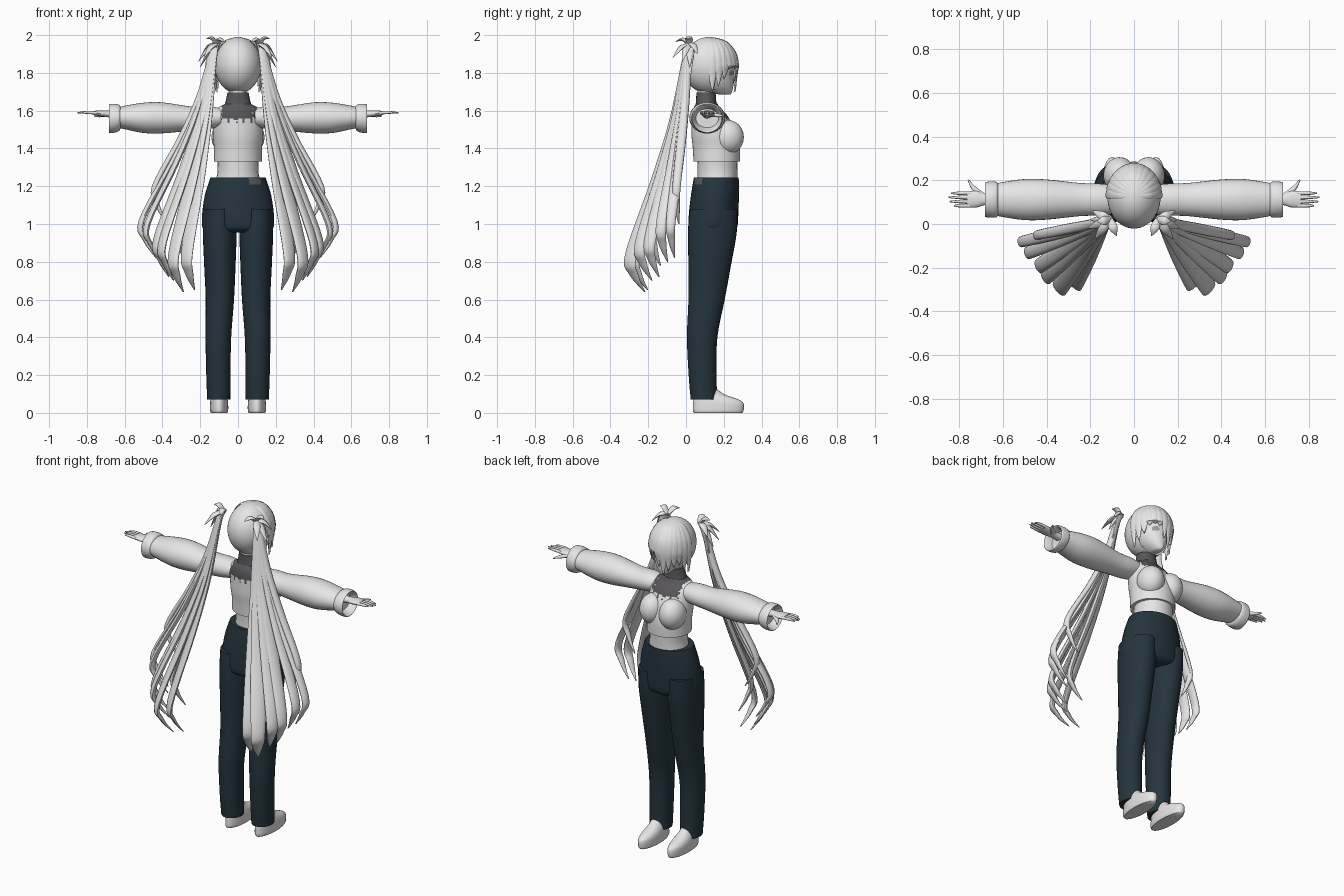
import bpy, bmesh, math
from mathutils import Vector

cube = bpy.data.objects.get("Cube")
if cube:
    bpy.data.objects.remove(cube, do_unlink=True)


def material(name, rgb):
    m = bpy.data.materials.new(name)
    m.use_nodes = True
    m.diffuse_color = (*rgb, 1)
    m.node_tree.nodes["Principled BSDF"].inputs["Base Color"].default_value = (*rgb, 1)
    return m


WHITE = material("soft_white", (0.8, 0.79, 0.79))
NAVY = material("dark_navy", (0.018, 0.034, 0.046))
CHARCOAL = material("charcoal", (0.1, 0.094, 0.104))
EYE = material("eye_grey", (0.35, 0.34, 0.35))
X, Y, Z = Vector((1, 0, 0)), Vector((0, 1, 0)), Vector((0, 0, 1))


def smooth_path(pts, steps):
    """Catmull-Rom through tuples of (x, y, z, half width, half depth)."""
    p = [pts[0]] + list(pts) + [pts[-1]]
    out = []
    for i in range(1, len(p) - 2):
        for k in range(steps):
            t = k / steps
            out.append([0.5 * (2 * b + (c - a) * t + (2 * a - 5 * b + 4 * c - d) * t * t
                               + (3 * b - a - 3 * c + d) * t ** 3)
                        for a, b, c, d in zip(*p[i - 1:i + 3])])
    return out + [list(pts[-1])]


def finish(name, bm, mats, rule=None):
    bmesh.ops.recalc_face_normals(bm, faces=bm.faces)
    if rule:
        for f in bm.faces:
            f.material_index = int(rule(f.calc_center_median()))
    mesh = bpy.data.meshes.new(name)
    bm.to_mesh(mesh)
    bm.free()
    ob = bpy.data.objects.new(name, mesh)
    bpy.context.collection.objects.link(ob)
    for m in mats:
        mesh.materials.append(m)
    bpy.ops.object.select_all(action='DESELECT')
    ob.select_set(True)
    bpy.context.view_layer.objects.active = ob
    bpy.ops.object.shade_smooth_by_angle(angle=math.radians(50))
    return ob


def tube(name, pts, mats, u=None, v=None, n=24, steps=4, rule=None):
    """Elliptical sections along a smooth path, u and v being the section axes."""
    if u is None:
        d = Vector(pts[-1][:3]) - Vector(pts[0][:3])
        u = d.cross(Z).normalized()
        v = d.cross(u).normalized()
    bm = bmesh.new()
    rings = []
    for x, y, z, w, h in smooth_path(pts, steps):
        w, h = max(w, 0.001), max(h, 0.001)
        rings.append([bm.verts.new(Vector((x, y, z)) + u * (w * math.cos(a)) + v * (h * math.sin(a)))
                      for a in (math.tau * i / n for i in range(n))])
    for r, q in zip(rings, rings[1:]):
        for i in range(n):
            j = (i + 1) % n
            bm.faces.new((r[i], r[j], q[j], q[i]))
    bm.faces.new(rings[0])
    bm.faces.new(rings[-1])
    return finish(name, bm, mats, rule)


def column(name, rows, mats, cx=0, **kw):
    """Upright body from rows of (z, half width, back y, front y)."""
    pts = [(cx, (b + f) / 2, z, w, (f - b) / 2) for z, w, b, f in rows]
    return tube(name, pts, mats, X, Y, **kw)


def ball(name, centre, size, mats, keep=None):
    bm = bmesh.new()
    bmesh.ops.create_uvsphere(bm, u_segments=48, v_segments=32, radius=1)
    for vert in bm.verts:
        vert.co = Vector(centre) + Vector(a * b for a, b in zip(vert.co, size))
    if keep:
        bmesh.ops.delete(bm, geom=[f for f in bm.faces if not keep(f.calc_center_median())],
                         context='FACES')
    return finish(name, bm, mats)


# Torso: cropped sweater with a ragged dark yoke, bare waist, collar
def yoke(c):
    jag = 0.012 * math.sin(c.x * 150) + 0.008 * math.sin(c.z * 260)
    return c.z > 1.555 + jag and abs(c.x) < 0.093 + jag


column("sweater", [(1.33, .127, .04, .285), (1.40, .127, .036, .285), (1.46, .132, .03, .275),
                   (1.52, .132, .03, .25), (1.58, .13, .032, .215), (1.615, .105, .04, .18),
                   (1.64, .06, .055, .165)], [WHITE, CHARCOAL], n=72, steps=8, rule=yoke)
column("waist", [(1.22, .12, .06, .272), (1.28, .108, .062, .272), (1.36, .112, .06, .275)], [WHITE])
column("collar", [(1.60, .085, .045, .18), (1.64, .068, .052, .162), (1.695, .056, .055, .157)],
       [CHARCOAL])
column("neck", [(1.66, .045, .06, .15), (1.75, .045, .06, .16)], [WHITE])

# Trousers
column("trouser_hips", [(1.247, .145, .042, .278), (1.22, .155, .037, .28), (1.15, .176, .026, .28),
                        (1.05, .19, .015, .277), (.98, .187, .015, .27), (.955, .15, .05, .24)],
       [NAVY, CHARCOAL], n=48, steps=5,
       rule=lambda c: 1.205 < c.z < 1.244 and .06 < c.x < .12 and c.y < .16)

for s, side in ((1, "left"), (-1, "right")):
    ball(side + "_bust", (.066 * s, .222, 1.46), (.074, .084, .09), [WHITE])

    leg = [(.1, 1.08, .085, .02, .272), (.097, .95, .089, .01, .268), (.096, .78, .083, .013, .238),
           (.096, .6, .075, .013, .205), (.104, .4, .068, .005, .166), (.104, .2, .064, .014, .162),
           (.102, .07, .061, .025, .165)]
    tube(side + "_trouser_leg", [(c * s, (b + f) / 2, z, w, (f - b) / 2) for c, z, w, b, f in leg],
         [NAVY], X, Y, n=32)
    column(side + "_shoe", [(0, .043, .042, .298), (.012, .048, .036, .305), (.05, .048, .037, .305),
                            (.072, .045, .04, .275), (.1, .04, .045, .2), (.14, .035, .05, .15)],
           [WHITE], cx=.1 * s)

    # Balloon sleeve ending in a flared, hollow cuff
    arm = [(.09, .112, 1.565, .065, .05), (.16, .112, 1.562, .073, .06), (.25, .112, 1.558, .076, .064),
           (.4, .112, 1.562, .092, .082), (.5, .112, 1.562, .094, .08), (.6, .112, 1.564, .08, .062),
           (.635, .112, 1.564, .073, .055)]
    tube(side + "_sleeve", [(p[0] * s, *p[1:]) for p in arm], [WHITE], Y, Z, n=32)
    cuff = [(.62, .112, 1.564, .066, .05), (.628, .112, 1.562, .08, .068), (.65, .112, 1.56, .083, .076),
            (.68, .112, 1.558, .08, .076), (.678, .112, 1.558, .072, .068), (.64, .112, 1.56, .06, .05)]
    tube(side + "_cuff", [(p[0] * s, *p[1:]) for p in cuff], [WHITE], Y, Z, n=32)

    # Hand with four fingers and a thumb
    palm = [(.6, .112, 1.578, .026, .024), (.68, .112, 1.582, .025, .018), (.72, .114, 1.585, .038, .016),
            (.765, .112, 1.588, .036, .011)]
    tube(side + "_palm", [(p[0] * s, *p[1:]) for p in palm], [WHITE], Y, Z, n=16)
    for i, tip in enumerate((.825, .845, .85, .838)):
        y = .084 + .019 * i
        tube(f"{side}_finger_{i + 1}", [(.75 * s, y, 1.588, .009, .009), (.8 * s, y, 1.591, .008, .008),
                                        (tip * s, y, 1.589, .003, .003)], [WHITE], Y, Z, n=8)
    tube(side + "_thumb", [(.69 * s, .125, 1.58, .016, .012), (.735 * s, .165, 1.575, .011, .01),
                           (.76 * s, .203, 1.572, .003, .003)], [WHITE], n=8)

    # Long pigtail: flat locks fanning out and curling in at the tips
    locks = [(.27, -.27, .65, .042), (.34, -.29, .64, .042), (.40, -.24, .70, .036), (.43, -.19, .72, .034),
             (.48, -.13, .80, .03), (.51, -.08, .82, .026), (.44, -.05, 1.0, .022), (.31, -.18, .78, .036)]
    for i, (ex, ey, tip, w) in enumerate(locks):
        across = Vector((-ey * s, ex, 0)).normalized()
        out = Vector((ex * s, ey, 0)).normalized()
        path = [(.115 * s, .022, 1.955, .022, .016)]
        for t, k, g in ((0.05, 0, .9), (.35, .22, 1), (.65, .55, 1.1), (1, 1, 1)):
            path.append(((.14 + (ex - .14) * k) * s, .01 + (ey - .01) * k,
                         1.93 + (tip + .2 - 1.93) * t, w * g, .016))
        path.append((ex * .96 * s, ey * .95, tip + .09, w * .7, .012))
        path.append((ex * .85 * s, ey * .75, tip, .003, .003))
        tube(f"{side}_pigtail_lock_{i + 1}", path, [WHITE], across, out, n=12, steps=5)

    # Short spiky tufts around the hair tie
    tufts = [(.2, .02, 1.83), (.21, -.02, 1.86), (.18, -.07, 1.88), (.17, .01, 1.98), (.08, -.055, 1.965),
             (.19, .06, 1.9)]
    for i, (x, y, z) in enumerate(tufts):
        tube(f"{side}_tuft_{i + 1}", [(.11 * s, .02, 1.95, .014, .012),
                                      ((.11 + x) / 2 * s, (.02 + y) / 2, (1.95 + z) / 2 + .02, .02, .01),
                                      (x * s, y, z, .001, .001)], [WHITE], n=8)


# Head with painted eyes
def eye(c):
    return c.y > .15 and ((abs(c.x) - .043) / .02) ** 2 + ((c.z - 1.8) / .014) ** 2 < 1


column("head", [(1.685, .012, .185, .232), (1.695, .03, .13, .242), (1.73, .064, .07, .25),
                (1.78, .089, .04, .252), (1.85, .1, .03, .258), (1.92, .09, .04, .24),
                (1.96, .05, .08, .19)], [WHITE, EYE], n=72, steps=10, rule=eye)
tube("nose", [(0, .238, 1.775, .008, .008), (0, .262, 1.762, .002, .002)], [WHITE], X, Z, n=8)

# Hair cap open over the face, with overlapping fringe locks
CROWN = Vector((0, .125, 1.84))
ball("hair_cap", CROWN, (.122, .146, .15), [WHITE],
     keep=lambda c: c.z > 1.89 or c.y < .15)
ends = [1.70, 1.72, 1.76, 1.75, 1.73, 1.70, 1.75, 1.82, 1.83, 1.82, 1.77, 1.73, 1.70]
for i, end in enumerate(ends):
    a = math.radians(-84 + 14 * i)
    radial = Vector((math.sin(a), math.cos(a), 0))
    across = Vector((math.cos(a), -math.sin(a), 0))
    path = []
    for r, z, w in ((.2, 1.982, .012), (.6, 1.962, .02), (.92, 1.905, .024),
                    (1.02, 1.84, .023), (.98, (1.84 + end) / 2, .017), (.94, end, .002)):
        p = CROWN + Vector((radial.x * .122 * r, radial.y * .146 * r, 0))
        path.append((p.x, p.y, z, w, .007))
    tube(f"fringe_lock_{i + 1}", path, [WHITE], across, (radial + Z * .6).normalized(), n=8)
